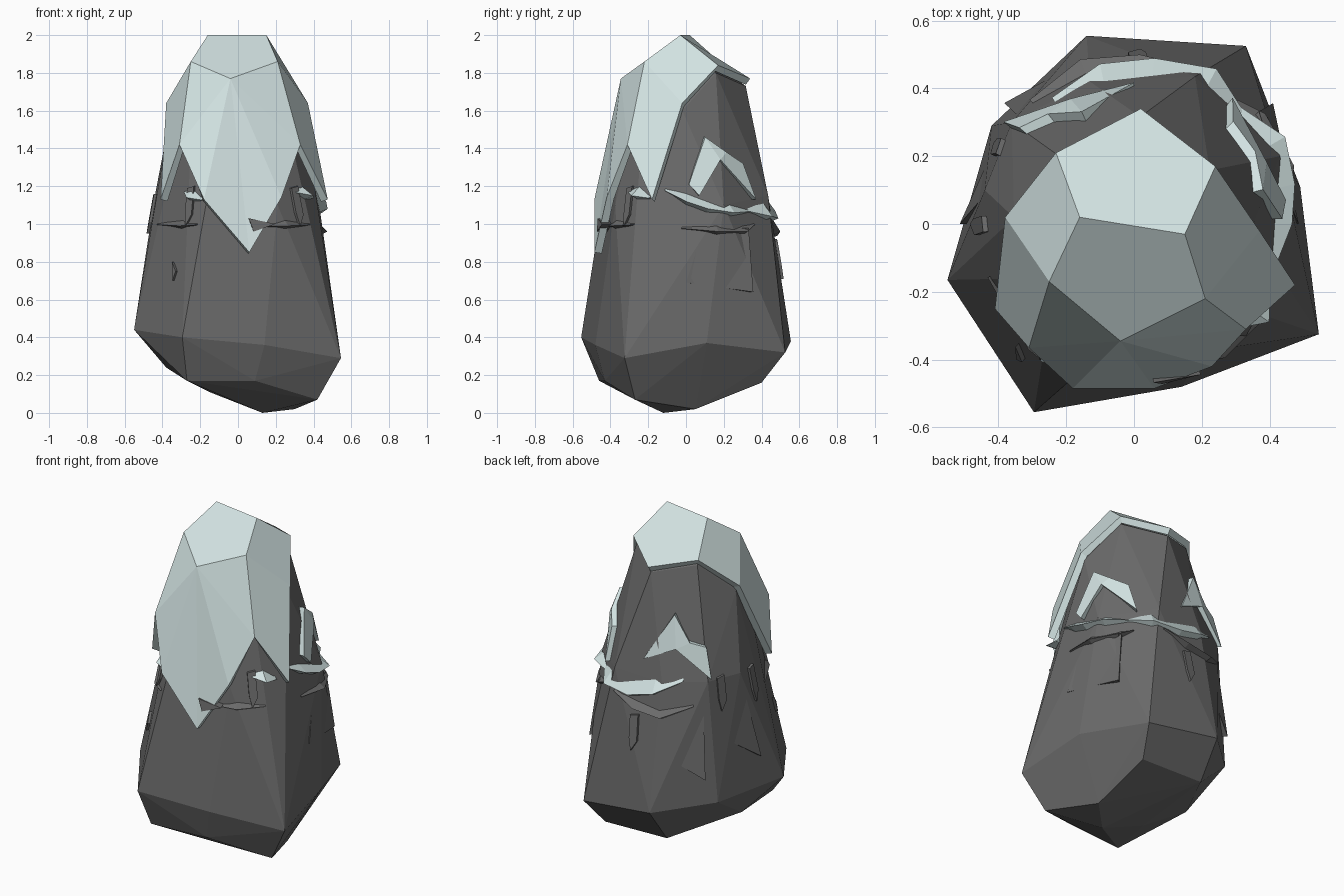
import bpy, bmesh, math
from mathutils import Vector
from mathutils.bvhtree import BVHTree

if "Cube" in bpy.data.objects:
    bpy.data.objects.remove(bpy.data.objects["Cube"], do_unlink=True)


def material(name, color):
    mat = bpy.data.materials.new(name)
    mat.use_nodes = True
    mat.diffuse_color = color
    mat.node_tree.nodes["Principled BSDF"].inputs["Base Color"].default_value = color
    return mat


rock_grey = material("rock grey", (0.145, 0.145, 0.145, 1))
snow_white = material("pale snow", (0.65, 0.77, 0.765, 1))


def add_object(name, bm, mat):
    bmesh.ops.recalc_face_normals(bm, faces=bm.faces)
    mesh = bpy.data.meshes.new(name)
    bm.to_mesh(mesh)
    mesh.materials.append(mat)
    obj = bpy.data.objects.new(name, mesh)
    bpy.context.scene.collection.objects.link(obj)
    return obj


# Snow cap corners: summit, shoulders and draped tongues
cap = {
    "top_r": (-0.16, 0.02, 2.0), "top_l": (0.15, -0.03, 2.0),
    "back_r": (-0.23, 0.21, 1.83), "back": (0.02, 0.34, 1.77), "back_l": (0.24, 0.17, 1.84),
    "brow_r": (-0.25, -0.17, 1.86), "brow": (-0.04, -0.345, 1.77), "brow_l": (0.21, -0.22, 1.86),
    "side_r": (-0.38, 0.02, 1.64), "side_l": (0.37, -0.02, 1.64),
    "tip_r": (-0.41, -0.25, 1.13), "tip_l": (0.475, -0.18, 1.13),
    "notch_r": (-0.31, -0.365, 1.42), "notch_l": (0.33, -0.31, 1.42),
    "low_r": (-0.18, -0.485, 1.13), "low_l": (0.23, -0.42, 1.14),
    "tip": (0.06, -0.485, 0.85),
}
cap_faces = [
    "top_r top_l back_l back back_r",
    "top_r brow_r brow brow_l top_l",
    "top_r back_r side_r brow_r",
    "top_l brow_l side_l back_l",
    "brow_r side_r tip_r notch_r",
    "brow_l notch_l tip_l side_l",
    "brow_r notch_r brow", "notch_r low_r brow",
    "brow low_r tip", "brow tip low_l",
    "brow low_l notch_l", "brow notch_l brow_l",
]

# Rock body: convex hull of the base, belly, waist and the underside of the cap
base = [(-0.27, -0.46, 0.17), (0.09, -0.43, 0.17), (0.42, -0.27, 0.07), (0.13, -0.12, 0),
        (0.3, 0.05, 0.02), (0.27, 0.4, 0.16), (-0.15, 0.4, 0.17), (-0.38, 0, 0.24),
        (-0.15, -0.1, 0.11)]
belly = [(-0.295, -0.555, 0.4), (0.14, -0.48, 0.36), (0.545, -0.325, 0.29), (0.49, 0.11, 0.37),
         (0.33, 0.525, 0.32), (-0.14, 0.555, 0.38), (-0.42, 0.29, 0.42), (-0.55, -0.165, 0.44)]
waist = [(-0.17, -0.445, 1.1), (0.21, -0.375, 1.1), (0.43, 0.2, 1.1), (0.18, 0.435, 1.15),
         (-0.13, 0.42, 1.13), (-0.36, 0.3, 1.15), (-0.44, 0.1, 1.15)]
under = [(0.93 * x, 0.93 * y, z - 0.04) for x, y, z in cap.values() if z > 1.5]
bm = bmesh.new()
for p in base + belly + waist + under:
    bm.verts.new(p)
hull = bmesh.ops.convex_hull(bm, input=bm.verts)
loose = {g for g in hull["geom_interior"] + hull["geom_unused"] if isinstance(g, bmesh.types.BMVert)}
bmesh.ops.delete(bm, geom=list(loose), context="VERTS")
bmesh.ops.recalc_face_normals(bm, faces=bm.faces)
tree = BVHTree.FromBMesh(bm)
add_object("rock_body", bm, rock_grey)
bm.free()

# Snow cap shell
bm = bmesh.new()
corner = {k: bm.verts.new(p) for k, p in cap.items()}
for f in cap_faces:
    bm.faces.new([corner[k] for k in f.split()])
shell = add_object("snow_cap", bm, snow_white)
bm.free()
solid = shell.modifiers.new("thickness", "SOLIDIFY")
solid.thickness = 0.04
solid.offset = -1


def on_rock(angle, z, off):
    """Point above the rock surface at a compass angle and height."""
    a = math.radians(angle)
    out = Vector((math.cos(a), math.sin(a), 0))
    hit = tree.ray_cast(out * 3 + Vector((0, 0, z)), -out)[0]
    return hit + out * off


def patch(name, outline, mat, off=0.025):
    """Slab on the rock with a sunken rim; a corner may carry its own lift."""
    bm = bmesh.new()
    top = [bm.verts.new(on_rock(a, z, lift[0] if lift else off)) for a, z, *lift in outline]
    low = [bm.verts.new(on_rock(a, z, -0.02)) for a, z, *lift in outline]
    bm.faces.new(top)
    bm.faces.new(low[::-1])
    for i in range(len(top)):
        j = (i + 1) % len(top)
        bm.faces.new((top[i], low[i], low[j], top[j]))
    add_object(name, bm, mat)
    bm.free()


def ledge(name, path, mat, out=0.045, rise=0.04):
    """Tapered wedge following the rock through (angle, height) stations."""
    bm = bmesh.new()
    rings = []
    for i, (a, z) in enumerate(path):
        s = 0.3 if i in (0, len(path) - 1) else 1
        rings.append([bm.verts.new(on_rock(a, z + dz * s, o)) for dz, o in
                      ((rise, -0.01), (-0.01, out * s), (-0.035, -0.02))])
    for r, q in zip(rings, rings[1:]):
        for k in range(3):
            bm.faces.new((r[k], r[k - 1], q[k - 1], q[k]))
    bm.faces.new(rings[0])
    bm.faces.new(rings[-1][::-1])
    add_object(name, bm, mat)
    bm.free()


# Chevron snow patches on the left flank and the back
patch("snow_patch_left_front", [(2, 1.21), (15, 1.46), (25, 1.34), (9, 1.15)], snow_white, 0.03)
patch("snow_patch_left_rear", [(15, 1.46), (31, 1.38), (25, 1.34)], snow_white, 0.03)
patch("snow_patch_left_tail", [(31, 1.38), (46, 1.32), (52, 1.13), (25, 1.34)], snow_white, 0.03)
patch("snow_patch_back_left", [(90, 1.24, 0.01), (115, 1.52), (117, 1.33)], snow_white, 0.03)
patch("snow_patch_back_right", [(115, 1.52), (128, 1.37), (117, 1.33)], snow_white, 0.03)
patch("snow_patch_back_tail", [(128, 1.37), (140, 1.35), (142, 1.17), (117, 1.33)], snow_white, 0.03)

# Snow ledges around the waist
ledge("snow_ledge_left", [(-15, 1.18), (0, 1.13), (14, 1.09), (30, 1.07), (48, 1.07)], snow_white)
ledge("snow_ledge_back", [(46, 1.07), (62, 1.05), (83, 1.04), (102, 1.08), (123, 1.15)],
      snow_white, 0.04, 0.075)
ledge("snow_ledge_front_right", [(-131, 1.17), (-124, 1.15), (-114, 1.13)], snow_white, 0.05, 0.045)
ledge("snow_ledge_front_left", [(-45, 1.17), (-36, 1.16), (-26, 1.14)], snow_white, 0.06, 0.045)

# Rock ledges under the snow
ledge("rock_ledge_left", [(-3, 0.98), (20, 0.97), (40, 0.97), (50, 1.0)], rock_grey, 0.03, 0.03)
ledge("rock_ledge_back", [(70, 1.02), (88, 0.97), (108, 0.95), (130, 1.01)], rock_grey, 0.04, 0.03)
ledge("rock_ledge_front_left", [(-74, 0.99), (-56, 1.0), (-36, 1.0)], rock_grey, 0.03, 0.03)
ledge("rock_ledge_front_right", [(-160, 1.0), (-130, 1.0), (-116, 1.0)], rock_grey, 0.025, 0.03)
patch("rock_chip_tongue", [(-83, 1.03), (-66, 1.0), (-80, 0.96)], rock_grey, 0.055)

# Upright rock nubs and broad tilted slabs
for i, (a, z) in enumerate([(-125, 1.1), (-45, 1.1), (88, 0.82), (150, 1.07), (180, 1.06)]):
    patch(f"rock_nub_{i + 1}", [(a - 3, z + 0.09), (a + 3, z + 0.1), (a + 4, z - 0.05),
                                (a, z - 0.11), (a - 2, z - 0.04)], rock_grey, 0.015)
patch("rock_slab_left", [(0, 0.69, 0.005), (41, 0.64), (42, 0.98), (12, 0.98, 0)], rock_grey)
patch("rock_slab_back", [(107, 0.73, 0), (137, 0.57, 0.03), (137, 0.95, 0)], rock_grey)
patch("rock_slab_right", [(160, 0.74, 0), (180, 0.62, 0.02), (172, 0.98, 0)], rock_grey)
patch("rock_chip_front", [(-134, 0.8), (-131, 0.7), (-129, 0.75)], rock_grey, 0.015)
